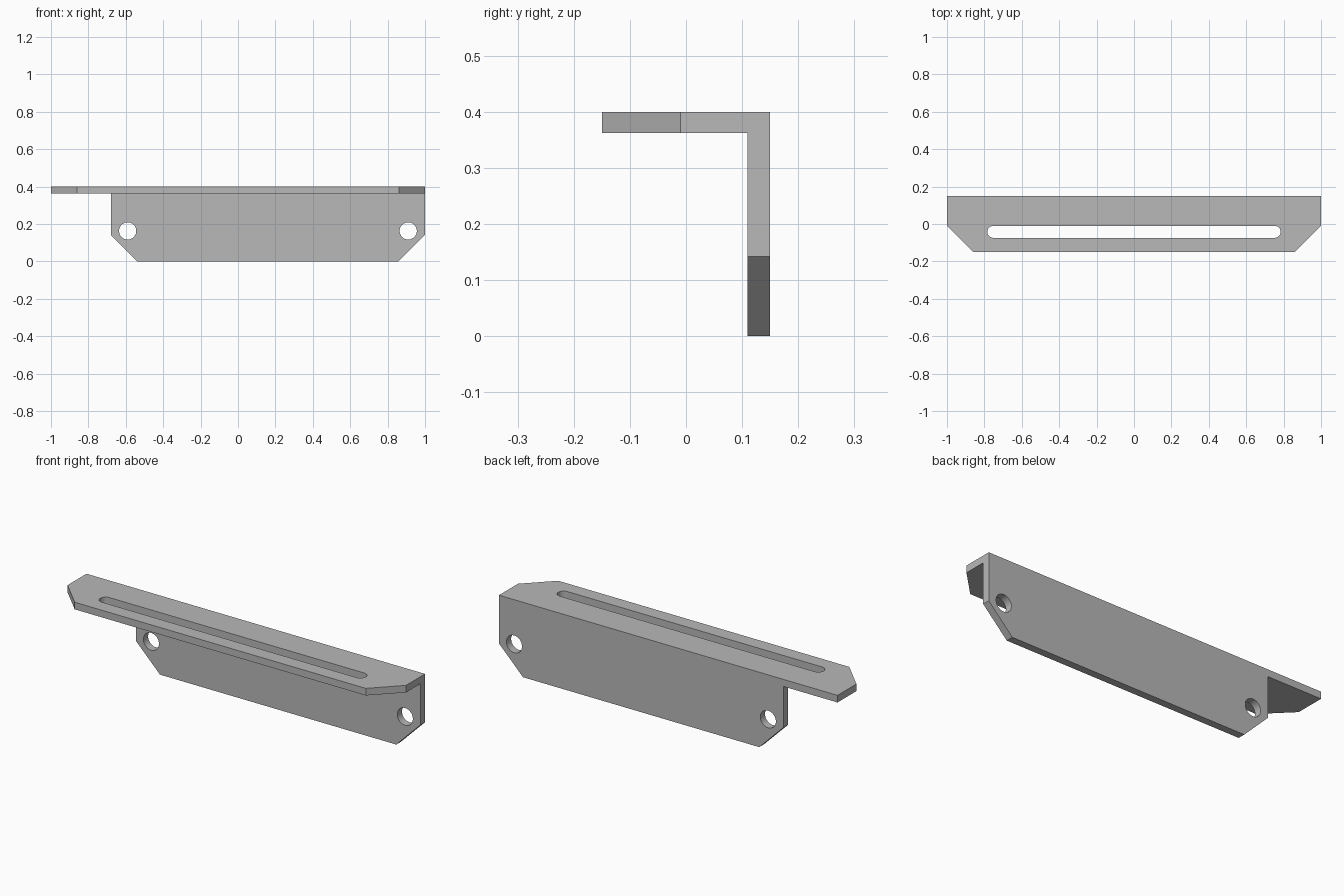
import bpy
import bmesh
import math
from mathutils import Vector

cube = bpy.data.objects.get("Cube")
if cube:
    bpy.data.objects.remove(cube, do_unlink=True)

steel = bpy.data.materials.new("grey_steel")
steel.use_nodes = True
grey = (0.48, 0.48, 0.48, 1)
steel.diffuse_color = grey
steel.node_tree.nodes["Principled BSDF"].inputs["Base Color"].default_value = grey


def prism(name, outline, axis, low, high):
    """Extrude a flat outline along y (outline in x, z) or z (outline in x, y)."""
    def place(a, b, depth):
        return Vector((a, depth, b)) if axis == "y" else Vector((a, b, depth))

    bm = bmesh.new()
    face = bm.faces.new([bm.verts.new(place(a, b, low)) for a, b in outline])
    grown = bmesh.ops.extrude_face_region(bm, geom=[face])
    moved = [v for v in grown["geom"] if isinstance(v, bmesh.types.BMVert)]
    bmesh.ops.translate(bm, verts=moved, vec=place(0, 0, high - low))
    bmesh.ops.recalc_face_normals(bm, faces=bm.faces)
    mesh = bpy.data.meshes.new(name)
    bm.to_mesh(mesh)
    bm.free()
    mesh.materials.append(steel)
    obj = bpy.data.objects.new(name, mesh)
    bpy.context.collection.objects.link(obj)
    return obj


def slot_outline(left, right, v, radius, steps=24):
    """Round-ended slot; equal ends give a circle."""
    points = []
    for centre, start in ((right, -math.pi / 2), (left, math.pi / 2)):
        for i in range(steps + 1):
            if left == right and i == steps:
                continue
            angle = start + math.pi * i / steps
            points.append((centre + radius * math.cos(angle),
                           v + radius * math.sin(angle)))
    return points


def combine(target, other, operation):
    """Apply a boolean and discard the other part."""
    mod = target.modifiers.new(operation.lower(), "BOOLEAN")
    mod.operation = operation
    mod.solver = "EXACT"
    mod.object = other
    bpy.context.view_layer.objects.active = target
    bpy.ops.object.modifier_apply(modifier=mod.name)
    bpy.data.objects.remove(other, do_unlink=True)


height, under, back, inner = 0.4, 0.362, 0.15, 0.11

# Top flange with chamfered front corners and a long slot
bracket = prism("angle_bracket",
                [(-1, back), (-1, -0.01), (-0.86, -back),
                 (0.86, -back), (1, -0.01), (1, back)],
                "z", under, height)
slot = prism("slot_cutter", slot_outline(-0.752, 0.752, -0.042, 0.032), "z", 0.3, 0.5)
combine(bracket, slot, "DIFFERENCE")

# Shorter rear flange with chamfered lower corners and two bolt holes
flange = prism("rear_flange",
               [(-0.68, height), (-0.68, 0.142), (-0.538, 0),
                (0.858, 0), (1, 0.142), (1, height)],
               "y", inner, back)
for x in (-0.59, 0.91):
    hole = prism("hole_cutter", slot_outline(x, x, 0.163, 0.046), "y", 0, 0.3)
    combine(flange, hole, "DIFFERENCE")
combine(bracket, flange, "UNION")

# Merge flat regions so the bend reads as one solid piece
bm = bmesh.new()
bm.from_mesh(bracket.data)
bmesh.ops.remove_doubles(bm, verts=bm.verts, dist=1e-5)
bmesh.ops.dissolve_limit(bm, angle_limit=math.radians(0.5),
                         verts=bm.verts, edges=bm.edges)
bm.to_mesh(bracket.data)
bm.free()

bpy.ops.object.select_all(action="DESELECT")
bracket.select_set(True)
bpy.context.view_layer.objects.active = bracket
bpy.ops.object.shade_smooth_by_angle(angle=math.radians(30))
